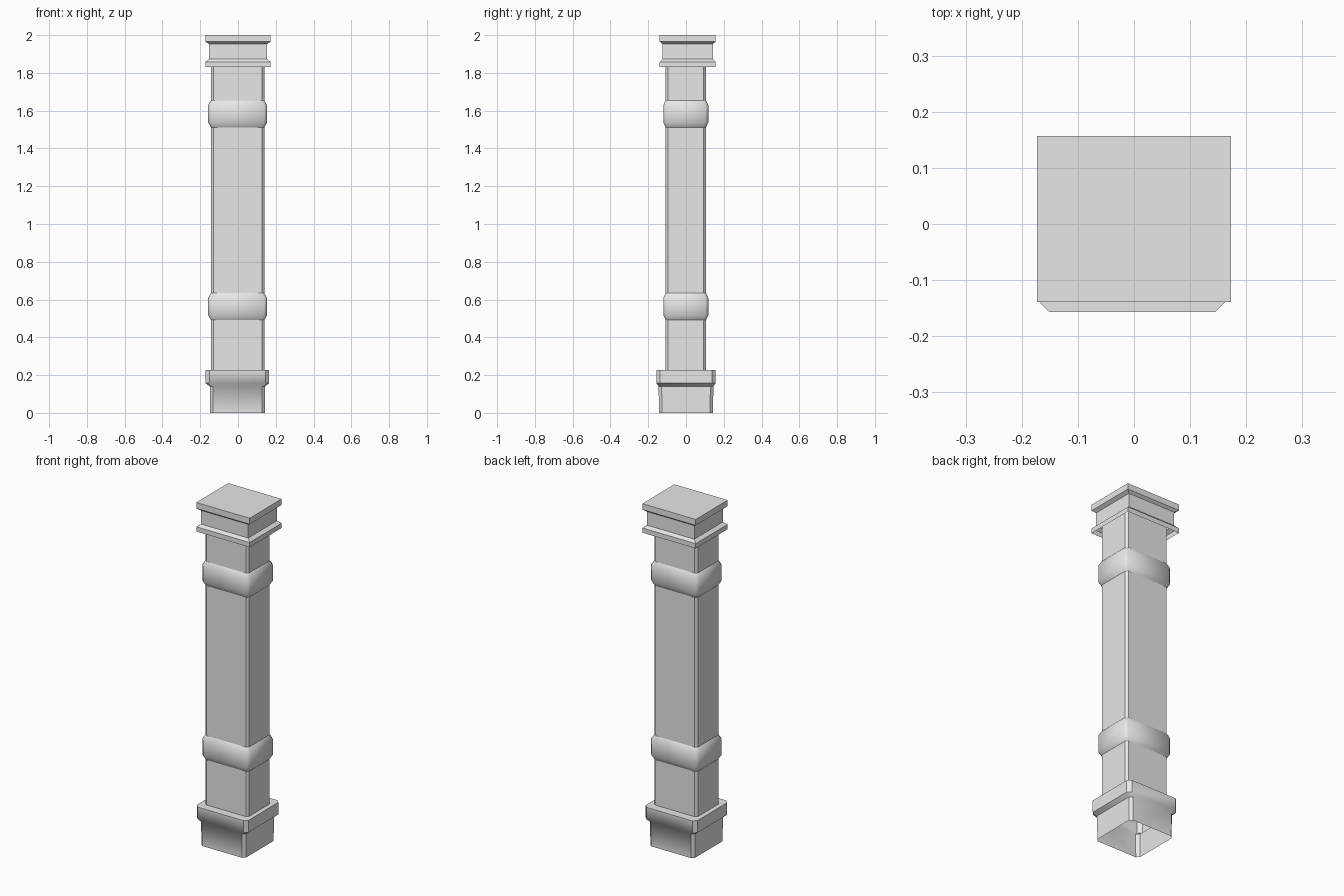
import bpy
import bmesh
import math

cube = bpy.data.objects.get("Cube")
if cube:
    bpy.data.objects.remove(cube, do_unlink=True)

stone = bpy.data.materials.new("grey stone")
stone.use_nodes = True
grey = (0.8, 0.8, 0.8, 1.0)
stone.diffuse_color = grey
stone.node_tree.nodes["Principled BSDF"].inputs["Base Color"].default_value = grey


def outline(hx, hy, cut):
    """Rectangle with optional chamfered corners, counter-clockwise."""
    if cut == 0:
        return [(hx, -hy), (hx, hy), (-hx, hy), (-hx, -hy)]
    a, b = hx - cut, hy - cut
    return [(a, -hy), (hx, -b), (hx, b), (a, hy),
            (-a, hy), (-hx, b), (-hx, -b), (-a, -hy)]


def loft(name, rings, centre=(0, 0), cap_top=False):
    """Skin a stack of (z, half width, half depth, chamfer) rings."""
    bm = bmesh.new()
    previous = None
    for z, hx, hy, cut in rings:
        ring = [bm.verts.new((x + centre[0], y + centre[1], z))
                for x, y in outline(hx, hy, cut)]
        if previous:
            n = len(ring)
            for i in range(n):
                j = (i + 1) % n
                bm.faces.new((previous[i], previous[j], ring[j], ring[i]))
        previous = ring
    if cap_top:
        bm.faces.new(previous)
    mesh = bpy.data.meshes.new(name)
    bm.to_mesh(mesh)
    bm.free()
    mesh.materials.append(stone)
    obj = bpy.data.objects.new(name, mesh)
    bpy.context.collection.objects.link(obj)
    bpy.ops.object.select_all(action="DESELECT")
    obj.select_set(True)
    bpy.context.view_layer.objects.active = obj
    bpy.ops.object.shade_smooth_by_angle(angle=math.radians(40))
    return obj


SHAFT = (0.141, 0.107, 0.013)
axis = (-0.002, -0.001)

# Hollow plinth flaring into the base collar, closed in to the shaft
loft("base", [
    (0.0, 0.145, 0.143, 0.016),
    (0.14, 0.146, 0.145, 0.016),
    (0.157, 0.168, 0.157, 0.02),
    (0.228, 0.168, 0.157, 0.02),
    (0.228, *SHAFT),
], (-0.003, 0))

# Chamfered shaft running up inside the capital
loft("shaft", [(0.226, *SHAFT), (1.92, *SHAFT)], axis)

# Two rounded bands around the shaft
for name, z in (("lower_band", 0.563), ("upper_band", 1.583)):
    loft(name, [
        (z - 0.071, *SHAFT),
        (z - 0.046, 0.156, 0.119, 0.016),
        (z + 0.046, 0.156, 0.119, 0.016),
        (z + 0.071, *SHAFT),
    ], axis)

# Square capital: flange, neck and flat top slab, open underneath
loft("capital", [
    (1.83, 0.173, 0.148, 0),
    (1.858, 0.173, 0.148, 0),
    (1.873, 0.153, 0.133, 0),
    (1.953, 0.153, 0.133, 0),
    (1.965, 0.173, 0.148, 0),
    (2.0, 0.173, 0.148, 0),
], (0, 0.009), cap_top=True)
